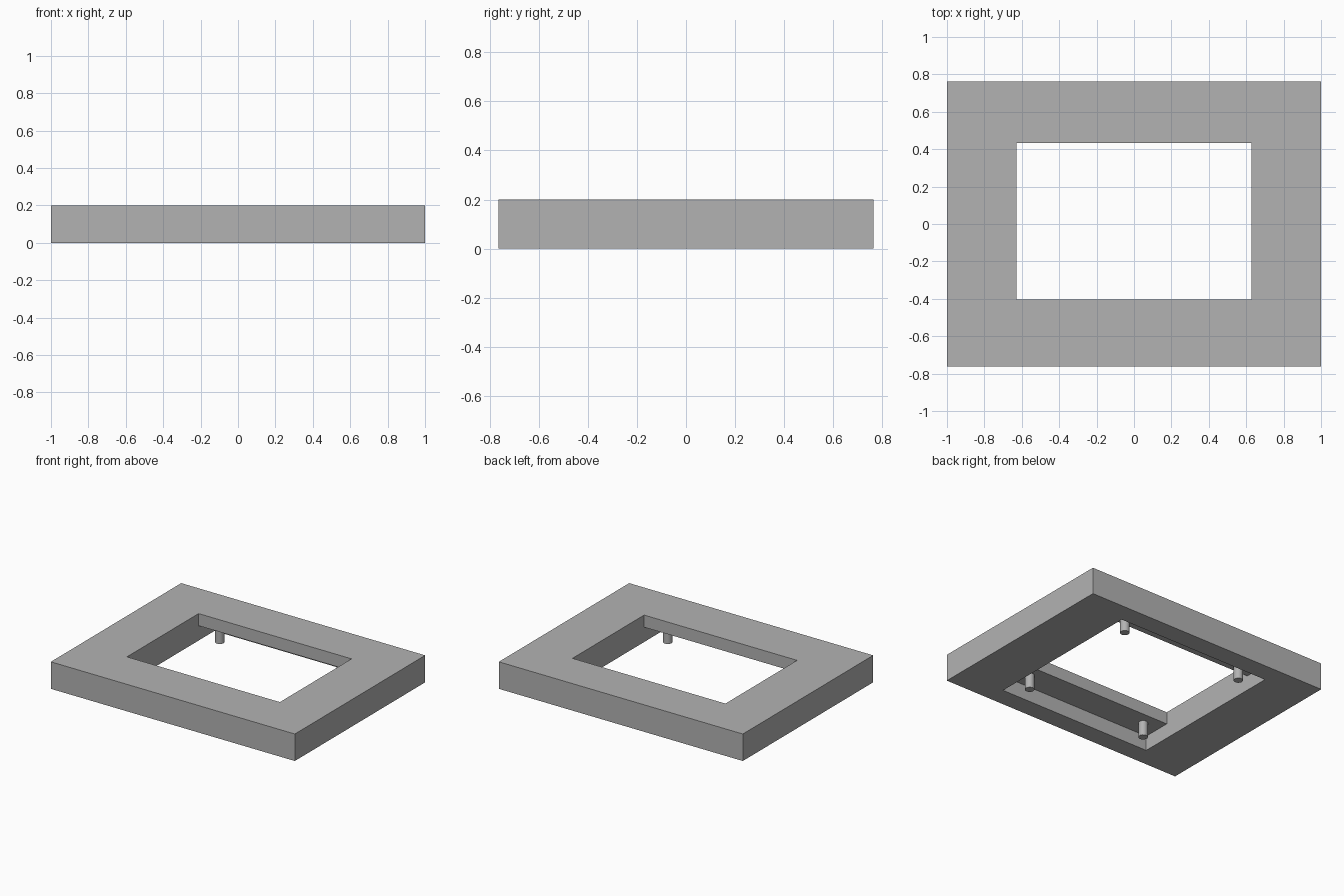
import bpy
import bmesh
from mathutils import Matrix

if "Cube" in bpy.data.objects:
    bpy.data.objects.remove(bpy.data.objects["Cube"], do_unlink=True)

HALF_X, HALF_Y, HEIGHT = 1.0, 0.763, 0.2
OPEN_X = 0.627                    # half width of the opening
RECESS_Y = 0.62                   # half depth of the recess underneath
WINDOW_FRONT, WINDOW_BACK = -0.405, 0.434
LIP_Z = 0.11                      # underside of the lips
PEG_POS, PEG_RADIUS = 0.497, 0.032

grey = bpy.data.materials.new("plain grey")
grey.use_nodes = True
colour = (0.45, 0.45, 0.45, 1)
grey.diffuse_color = colour
grey.node_tree.nodes["Principled BSDF"].inputs["Base Color"].default_value = colour


def make_object(name, bm):
    bmesh.ops.recalc_face_normals(bm, faces=bm.faces)
    mesh = bpy.data.meshes.new(name)
    bm.to_mesh(mesh)
    bm.free()
    mesh.materials.append(grey)
    obj = bpy.data.objects.new(name, mesh)
    bpy.context.collection.objects.link(obj)
    return obj


def extrude_along_x(name, profile, half_width):
    """Sweep a closed (y, z) profile from -half_width to +half_width."""
    bm = bmesh.new()
    face = bm.faces.new([bm.verts.new((-half_width, y, z)) for y, z in profile])
    swept = bmesh.ops.extrude_face_region(bm, geom=[face], use_keep_orig=True)
    verts = [v for v in swept["geom"] if isinstance(v, bmesh.types.BMVert)]
    bmesh.ops.translate(bm, verts=verts, vec=(2 * half_width, 0, 0))
    return make_object(name, bm)


# Frame: a solid slab with a stepped opening, leaving a lip at front and back
frame = extrude_along_x("frame", [(-HALF_Y, 0), (HALF_Y, 0),
                                  (HALF_Y, HEIGHT), (-HALF_Y, HEIGHT)], HALF_X)
below, above = -0.1, HEIGHT + 0.1
cutter = extrude_along_x("opening_cutter", [
    (-RECESS_Y, below), (RECESS_Y, below), (RECESS_Y, LIP_Z), (WINDOW_BACK, LIP_Z),
    (WINDOW_BACK, above), (WINDOW_FRONT, above), (WINDOW_FRONT, LIP_Z),
    (-RECESS_Y, LIP_Z)], OPEN_X)
cutter.hide_render = True

cut = frame.modifiers.new("opening", "BOOLEAN")
cut.operation = "DIFFERENCE"
cut.solver = "EXACT"
cut.object = cutter
bpy.context.view_layer.objects.active = frame
bpy.ops.object.modifier_apply(modifier=cut.name)
bpy.data.objects.remove(cutter, do_unlink=True)

# Pegs: four round pins hanging from the lips
for side, sx in (("right", -1), ("left", 1)):
    for end, sy in (("front", -1), ("back", 1)):
        bm = bmesh.new()
        centre = Matrix.Translation((sx * PEG_POS, sy * PEG_POS, LIP_Z / 2))
        bmesh.ops.create_cone(bm, cap_ends=True, segments=24, radius1=PEG_RADIUS,
                              radius2=PEG_RADIUS, depth=LIP_Z, matrix=centre)
        peg = make_object(f"peg_{end}_{side}", bm)
        bpy.ops.object.select_all(action="DESELECT")
        peg.select_set(True)
        bpy.context.view_layer.objects.active = peg
        bpy.ops.object.shade_smooth_by_angle()
